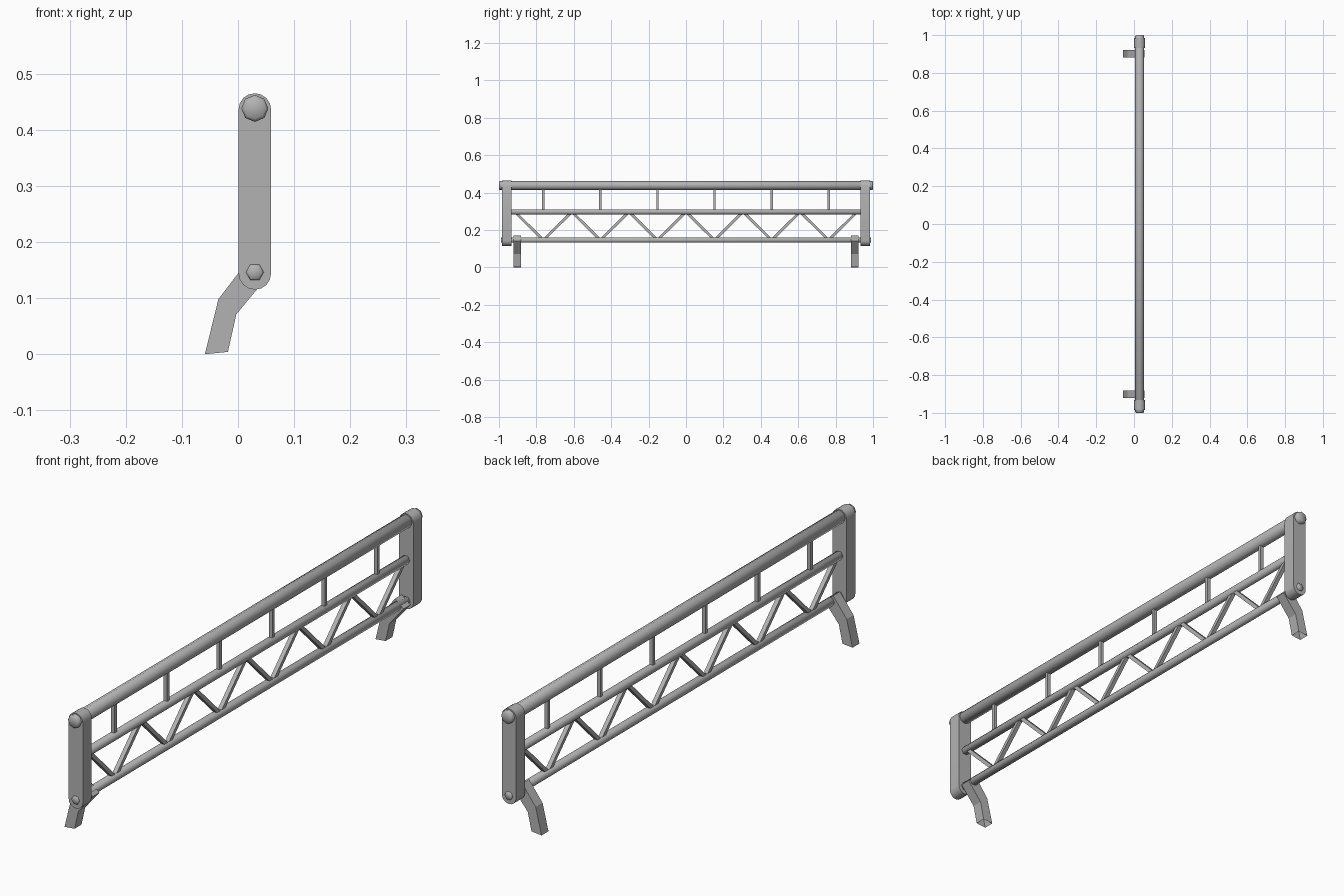
import bpy
import bmesh
import math
from mathutils import Vector

if "Cube" in bpy.data.objects:
    bpy.data.objects.remove(bpy.data.objects["Cube"], do_unlink=True)

# One painted-metal grey for everything
grey = bpy.data.materials.new("metal_grey")
grey.use_nodes = True
colour = (0.45, 0.45, 0.45, 1)
grey.diffuse_color = colour
grey.node_tree.nodes["Principled BSDF"].inputs["Base Color"].default_value = colour

CX = 0.03                                  # plane of the frame
TOP_Z, MID_Z, LOW_Z = 0.438, 0.297, 0.146  # rail heights
BAY = 0.305                                # truss spacing


def finish(name, bm, smooth_angle=None):
    bmesh.ops.recalc_face_normals(bm, faces=bm.faces)
    mesh = bpy.data.meshes.new(name)
    bm.to_mesh(mesh)
    bm.free()
    mesh.materials.append(grey)
    obj = bpy.data.objects.new(name, mesh)
    bpy.context.collection.objects.link(obj)
    if smooth_angle:
        bpy.ops.object.select_all(action="DESELECT")
        obj.select_set(True)
        bpy.context.view_layer.objects.active = obj
        bpy.ops.object.shade_smooth_by_angle(angle=math.radians(smooth_angle))
    return obj


def rail(name, z, radius, half_length, sides):
    """Tube along y with chamfered ends."""
    bm = bmesh.new()
    chamfer = radius * 0.22
    rings = []
    for y, r in ((-half_length, radius - chamfer), (chamfer - half_length, radius),
                 (half_length - chamfer, radius), (half_length, radius - chamfer)):
        angles = [math.tau * i / sides for i in range(sides)]
        rings.append([bm.verts.new((CX + r * math.cos(a), y, z + r * math.sin(a)))
                      for a in angles])
    for a, b in zip(rings, rings[1:]):
        for i in range(sides):
            j = (i + 1) % sides
            bm.faces.new((a[i], a[j], b[j], b[i]))
    bm.faces.new(rings[0])
    bm.faces.new(rings[-1])
    finish(name, bm, 62)


def extrude_profile(bm, points, y0, y1, skip_side=None):
    """Extrude an x-z outline along y, optionally leaving one side open."""
    front = [bm.verts.new((x, y0, z)) for x, z in points]
    back = [bm.verts.new((x, y1, z)) for x, z in points]
    bm.faces.new(front)
    bm.faces.new(back)
    for i in range(len(points)):
        j = (i + 1) % len(points)
        if i != skip_side:
            bm.faces.new((front[i], front[j], back[j], back[i]))


def bar(bm, start, end, width, depth):
    """Rectangular bar between two points in the frame's plane."""
    start, end = Vector(start), Vector(end)
    along = (end - start).normalized()
    side = along.cross(Vector((1, 0, 0))) * width / 2
    out = Vector((depth / 2, 0, 0))
    loops = []
    for p in (start, end):
        loops.append([bm.verts.new(p + side * s + out * o)
                      for s, o in ((1, 1), (-1, 1), (-1, -1), (1, -1))])
    a, b = loops
    bm.faces.new(a)
    bm.faces.new(b)
    for i in range(4):
        j = (i + 1) % 4
        bm.faces.new((a[i], a[j], b[j], b[i]))


# Horizontal rails
rail("top_rail", TOP_Z, 0.024, 1.0, 8)
rail("middle_rail", MID_Z, 0.016, 0.935, 6)
rail("bottom_rail", LOW_Z, 0.016, 0.99, 6)

# Upright posts between the top and middle rails
bm = bmesh.new()
for i in range(6):
    y = (i - 2.5) * BAY
    bar(bm, (CX, y, MID_Z), (CX, y, TOP_Z), 0.013, 0.014)
finish("upright_posts", bm)

# Zigzag truss between the middle and bottom rails
bm = bmesh.new()
for i in range(6):
    y = (i - 2.5) * BAY
    for side in (-1, 1):
        bar(bm, (CX, y + side * BAY / 2, MID_Z), (CX, y, LOW_Z), 0.014, 0.016)
finish("truss_diagonals", bm)

# Rounded end plates
radius = 0.029
plate = []
for centre_z, start in ((TOP_Z - 0.002, 0), (LOW_Z - 0.002, math.pi)):
    for i in range(9):
        a = start + math.pi * i / 8
        plate.append((CX + radius * math.cos(a), centre_z + radius * math.sin(a)))

# Bent legs, with an open foot
leg = [(-0.059, 0.0), (-0.035, 0.098), (0.02, 0.17),
       (0.055, 0.141), (-0.003, 0.071), (-0.018, 0.004)]

for label, s in (("front", -1), ("back", 1)):
    bm = bmesh.new()
    extrude_profile(bm, plate, s * 0.933, s * 0.984)
    finish(label + "_end_plate", bm, 30)
    bm = bmesh.new()
    extrude_profile(bm, leg, s * 0.882, s * 0.922, skip_side=len(leg) - 1)
    finish(label + "_leg", bm)
